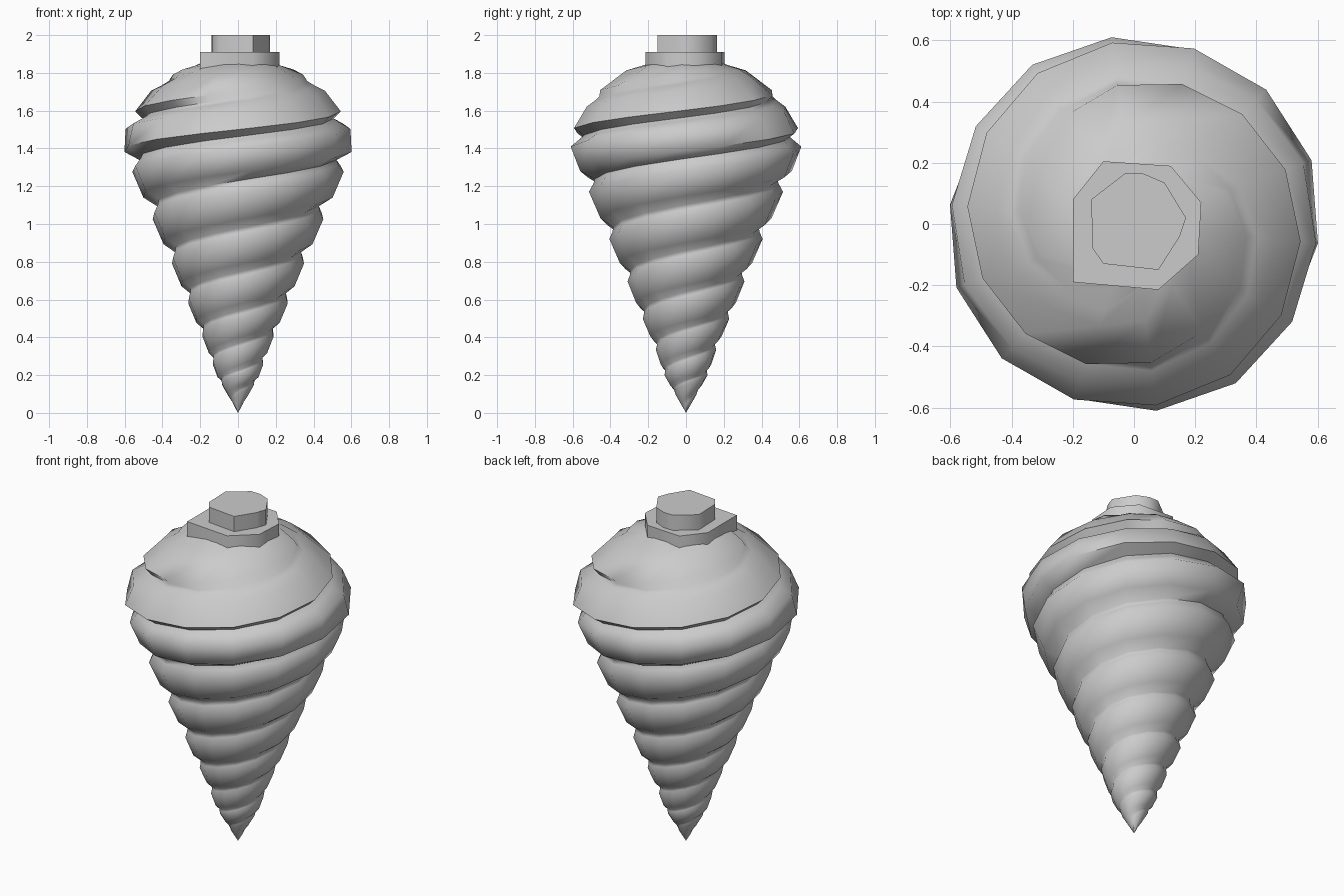
import bpy, bmesh, math

if "Cube" in bpy.data.objects:
    bpy.data.objects.remove(bpy.data.objects["Cube"])


def lerp(table, t):
    # piecewise linear lookup in (key, value) pairs
    if t <= table[0][0]:
        return table[0][1]
    for (a, va), (b, vb) in zip(table, table[1:]):
        if t <= b:
            return va + (vb - va) * (t - a) / (b - a)
    return table[-1][1]


def finish(name, bm, angle):
    bmesh.ops.remove_doubles(bm, verts=bm.verts, dist=0.0005)
    bmesh.ops.dissolve_degenerate(bm, edges=bm.edges, dist=0.0005)
    bmesh.ops.recalc_face_normals(bm, faces=bm.faces)
    mesh = bpy.data.meshes.new(name)
    bm.to_mesh(mesh)
    bm.free()
    ob = bpy.data.objects.new(name, mesh)
    bpy.context.collection.objects.link(ob)
    bpy.ops.object.select_all(action='DESELECT')
    ob.select_set(True)
    bpy.context.view_layer.objects.active = ob
    bpy.ops.object.shade_smooth_by_angle(angle=math.radians(angle))
    return ob


# twisted body: two-start helix, rows of the grid follow the ridges
CREST = [(0, 0), (0.2, 0.115), (0.36, 0.17), (0.53, 0.245), (0.73, 0.325), (0.97, 0.43),
         (1.2, 0.53), (1.34, 0.59), (1.43, 0.622), (1.53, 0.59), (1.6, 0.545),
         (1.7, 0.47), (1.76, 0.385), (1.82, 0.31), (1.85, 0.2)]
RIDGE_Z = [(-1, 0), (0, 0.12), (1, 0.22), (2, 0.36), (3, 0.53), (4, 0.735), (5, 0.965),
           (6, 1.22), (7, 1.455), (8, 1.66), (9, 1.85)]
PHASES = [(-0.46, 0.89), (-0.28, 1.0), (0.27, 1.0), (0.44, 0.92)]
N = 14
START = math.radians(-6)


def body_point(row, j):
    n, k = divmod(row, len(PHASES))
    phase, scale = PHASES[k]
    turn = START + 2 * math.pi * j / N
    u = n + phase + turn / math.pi
    z = lerp(RIDGE_Z, u)
    if z > 1.65:
        scale = 0.5 + 0.5 * scale
    r = lerp(CREST, z) * scale if z < 1.849 else 0.2
    return (r * math.cos(turn), r * math.sin(turn), z)


bm = bmesh.new()
for row in range(-16, 44):
    for j in range(N):
        ring = [body_point(row, j), body_point(row, j + 1),
                body_point(row + 1, j + 1), body_point(row + 1, j)]
        if all(p[2] <= 0 for p in ring) or all(p[2] >= 1.849 for p in ring):
            continue
        bm.faces.new([bm.verts.new(p) for p in ring])
finish("twisted_body", bm, 75)


# extruded outline helper for the collar and the neck
def prism(name, outline, z0, z1):
    bm = bmesh.new()
    low = [bm.verts.new((x, y, z0)) for x, y in outline]
    high = [bm.verts.new((x, y, z1)) for x, y in outline]
    bm.faces.new(low[::-1])
    bm.faces.new(high)
    for i in range(len(outline)):
        k = (i + 1) % len(outline)
        bm.faces.new((low[i], low[k], high[k], high[i]))
    return finish(name, bm, 60)


prism("collar", [(0.22, 0.07), (0.12, 0.19), (-0.1, 0.205), (-0.2, 0.08),
                 (-0.2, -0.19), (0.08, -0.215), (0.21, -0.1)], 1.8, 1.91)
prism("neck", [(0.17, 0.02), (0.1, 0.135), (0.03, 0.165), (-0.03, 0.165), (-0.14, 0.08),
               (-0.135, -0.08), (-0.1, -0.13), (0.08, -0.15), (0.15, -0.04)], 1.88, 2.0)
